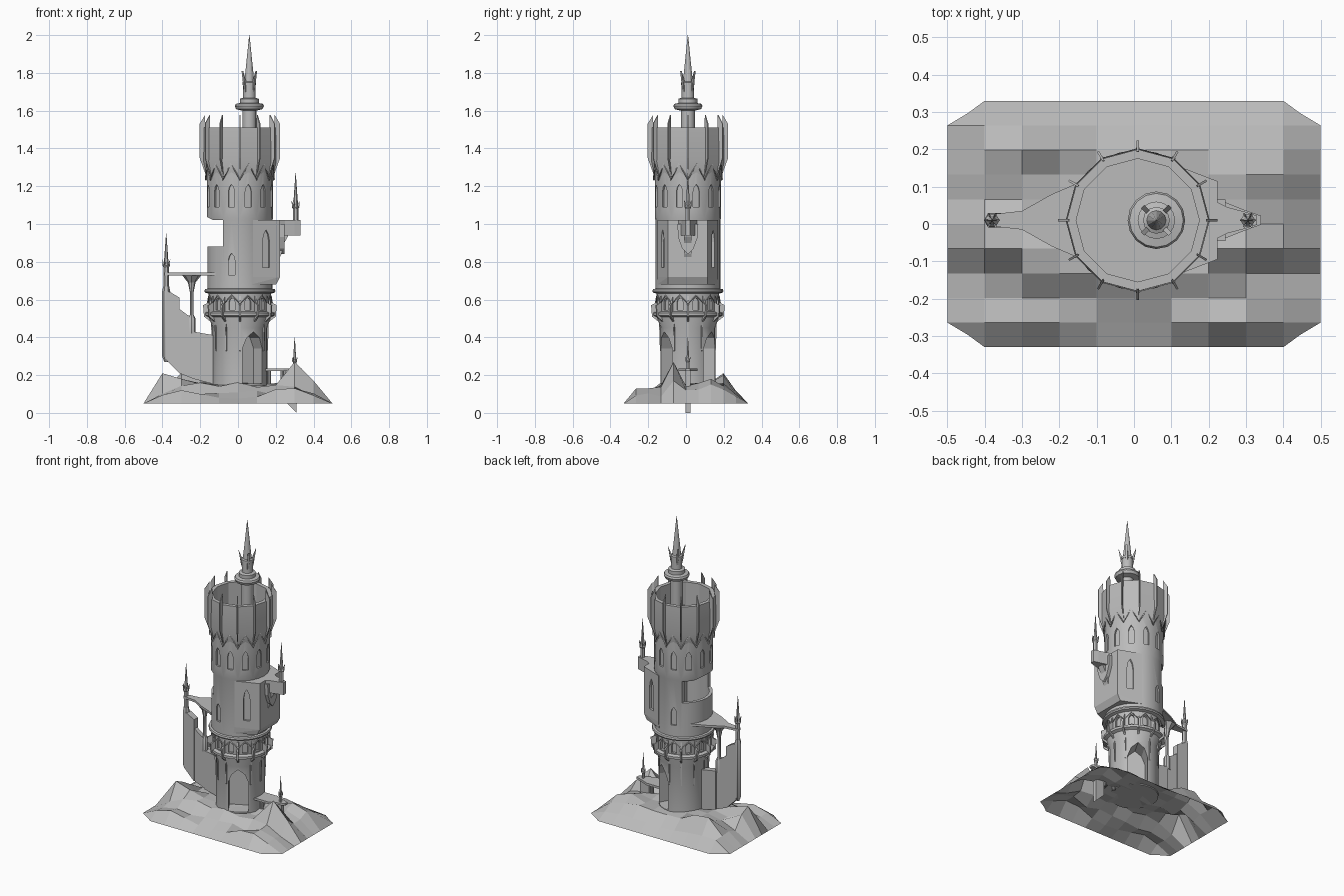
import bpy, bmesh, math, random
from math import sin, cos, radians
from mathutils import Matrix, Vector

cube = bpy.data.objects.get("Cube")
if cube:
    bpy.data.objects.remove(cube)

stone = bpy.data.materials.new("grey stone")
stone.use_nodes = True
GREY = (0.5, 0.5, 0.5, 1)
stone.diffuse_color = GREY
stone.node_tree.nodes["Principled BSDF"].inputs["Base Color"].default_value = GREY

AXIS = (0.01, 0.01)                        # tower centre line
RIBS = range(0, 360, 30)
BAYS = range(15, 360, 30)
DOORS = (60, 300)


def finish(name, bm, smooth=False):
    bmesh.ops.recalc_face_normals(bm, faces=bm.faces)
    me = bpy.data.meshes.new(name)
    bm.to_mesh(me)
    bm.free()
    me.materials.append(stone)
    if smooth:
        me.polygons.foreach_set("use_smooth", [True] * len(me.polygons))
        me.set_sharp_from_angle(angle=radians(25))
    ob = bpy.data.objects.new(name, me)
    bpy.context.collection.objects.link(ob)
    return ob


def lathe(name, profile, sides=24, centre=AXIS, closed=False):
    """Turn (radius, height) points; an open profile gets its ends capped."""
    bm = bmesh.new()
    rings = []
    for r, z in profile:
        rings.append([bm.verts.new((centre[0] + r * cos(k * math.tau / sides),
                                    centre[1] + r * sin(k * math.tau / sides), z))
                      for k in range(sides)])
    pairs = list(zip(rings, rings[1:]))
    if closed:
        pairs.append((rings[-1], rings[0]))
    else:
        bm.faces.new(rings[0])
        bm.faces.new(rings[-1])
    for a, b in pairs:
        for k in range(sides):
            n = (k + 1) % sides
            bm.faces.new((a[k], a[n], b[n], b[k]))
    return finish(name, bm, True)


def prism(name, outline, axis, lo, hi, angles=(0,), centre=AXIS):
    """Extrude an outline along an axis, with copies turned about the centre."""
    place = {"X": lambda a, b, t: (t, a, b),
             "Y": lambda a, b, t: (a, t, b),
             "Z": lambda a, b, t: (a, b, t)}[axis]
    bm = bmesh.new()
    for deg in angles:
        m = Matrix.Translation((*centre, 0)) @ Matrix.Rotation(radians(deg), 4, "Z")
        ends = [[bm.verts.new(m @ Vector(place(a, b, t))) for a, b in outline]
                for t in (lo, hi)]
        for ring in ends:
            bm.faces.new(ring)
        for k in range(len(outline)):
            n = (k + 1) % len(outline)
            bm.faces.new((ends[0][k], ends[0][n], ends[1][n], ends[1][k]))
    return finish(name, bm)


def arch(w, z0, z1):
    spring = z0 + (z1 - z0) * 0.68
    mid = z0 + (z1 - z0) * 0.88
    return [(-w, z0), (w, z0), (w, spring), (w * .65, mid), (0, z1), (-w * .65, mid), (-w, spring)]


def mirrored(half):
    return half + [(x, -y) for x, y in reversed(half)]


def cut(target, cutter):
    cutter.hide_render = True
    cutter.hide_set(True)
    cutter.display_type = "WIRE"
    mod = target.modifiers.new(cutter.name, "BOOLEAN")
    mod.operation = "DIFFERENCE"
    mod.solver = "EXACT"
    mod.object = cutter


def zigzag(name, r, low, high, thick):
    cu = bpy.data.curves.new(name, "CURVE")
    cu.dimensions = "3D"
    cu.bevel_depth = thick
    cu.bevel_resolution = 0
    sp = cu.splines.new("POLY")
    sp.points.add(23)
    for k, p in enumerate(sp.points):
        a = radians(15 * k)
        p.co = (AXIS[0] + r * cos(a), AXIS[1] + r * sin(a), high if k % 2 else low, 1)
    sp.use_cyclic_u = True
    cu.materials.append(stone)
    bpy.context.collection.objects.link(bpy.data.objects.new(name, cu))


def spire(name, centre, base, crown, tip, r):
    """Pinnacle: six-sided shaft, pointed cone and a crown of small horns."""
    lathe(name, [(r * .8, base), (r * .8, crown - r), (r * 1.1, crown - r * .6),
                 (r * .7, crown), (0.001, tip)], 6, centre)
    horn = [(r * .7, crown - r * 1.2), (r * 1.05, crown - r * .7),
            (r * 1.2, crown + r * 1.3), (r * .6, crown + r * .2)]
    prism(name + "_horns", horn, "Y", -r * .12, r * .12, range(0, 360, 60), centre)


# Rocky ground: low shelf in front, ridges and peaks behind it
random.seed(4)
peaks = {(8, 4): .27, (1, 4): .21, (2, 4): .18, (1, 5): .18, (2, 8): .21, (3, 8): .2,
         (8, 7): .18, (9, 7): .15, (9, 4): .17, (3, 3): .16, (8, 2): .13,
         (2, 1): .12, (3, 1): .1, (8, 1): .13, (4, 1): .08, (5, 1): .075, (6, 1): .085}
bm = bmesh.new()
rock = {}
for i in range(11):
    for j in range(11):
        x, y = -.5 + i / 10, -.33 + j * .066
        edge = min(i, j, 10 - i, 10 - j)
        if edge == 0:
            z = .05
            if i in (0, 10) and j in (0, 10):
                x, y = x * .89, y * .9
        elif edge == 1 or j == 2:
            z = random.uniform(.085, .125)
        else:
            z = random.uniform(.135, .165)
        rock[i, j] = bm.verts.new((x, y, peaks.get((i, j), z)))
for i in range(10):
    for j in range(10):
        bm.faces.new((rock[i, j], rock[i + 1, j], rock[i + 1, j + 1], rock[i, j + 1]))
finish("rocky_ground", bm)

# Lower shaft with two arched doorways
shaft = lathe("lower_shaft", [(.145, .145), (.145, .45), (.165, .51), (.165, .64)])
cut(shaft, prism("doorway_cutter", arch(.06, .155, .43), "X", .04, .3, DOORS))
cut(shaft, prism("gallery_window_cutter", arch(.016, .545, .61), "X", .15, .3, BAYS))
lathe("gallery_sill", [(.16, .505), (.183, .515), (.183, .53), (.16, .54)], closed=True)
lathe("gallery_ring", [(.16, .63), (.185, .637), (.188, .645), (.185, .655), (.16, .66)], closed=True)
prism("gallery_brackets", [(.14, .47), (.152, .48), (.19, .51), (.195, .57),
                           (.175, .58), (.168, .62), (.14, .62)], "Y", -.005, .005, RIBS)
prism("hanging_spikes", [(.14, .32), (.148, .33), (.153, .48), (.14, .48)], "Y", -.004, .004,
      [a for a in RIBS if a not in DOORS])
zigzag("gallery_chevrons", .168, .58, .622, .004)

# Hollow main shaft with lancet windows and a breach
main = lathe("main_shaft", [(.172, .65), (.172, 1.02), (.175, 1.03), (.175, 1.3),
                            (.152, 1.3), (.152, .65)], closed=True)
lathe("shaft_floor", [(.16, .64), (.16, .67)])
cut(main, prism("upper_window_cutter", arch(.017, 1.09, 1.21), "X", .163, .3, BAYS))
cut(main, prism("small_window_cutter", arch(.018, .73, .845), "X", .161, .3, (-105, 105)))
cut(main, prism("breach_cutter", [(-.3, .88), (-.09, .88), (-.09, 1.02), (-.14, 1.02),
                                  (-.18, 1.04), (-.3, 1.04)], "Y", -.2, .2))

# Crown of the tower
lathe("parapet", [(.165, 1.25), (.176, 1.25), (.193, 1.33), (.19, 1.51), (.165, 1.51), (.165, 1.36),
                  (.001, 1.36), (.001, 1.3)], 12)
prism("parapet_fins", [(.17, 1.23), (.213, 1.35), (.213, 1.53), (.184, 1.578), (.18, 1.33)],
      "Y", -.003, .003, RIBS)
zigzag("crown_chevrons", .179, 1.235, 1.32, .006)

# Central pinnacle
top = (.06, .01)
lathe("pinnacle_column", [(.037, 1.35), (.037, 1.6), (.07, 1.608), (.077, 1.625), (.072, 1.636),
                          (.05, 1.64), (.05, 1.663), (.033, 1.668), (.033, 1.74)], 16, top)
lathe("pinnacle_point", [(.036, 1.735), (.036, 1.75), (.026, 1.755), (.001, 2.0)], 12, top)
prism("pinnacle_horns", [(.028, 1.68), (.038, 1.72), (.052, 1.81), (.032, 1.76)],
      "Y", -.006, .006, (45, 135, 225, 315), top)

# Faceted bay with a sloping underside and a tall window in each cheek
bay_plan = mirrored([(.07, .16), (.213, .105)])
bay = prism("bay", bay_plan, "Z", .72, 1.02)
for side in (-1, 1):
    cut(bay, prism("tall_window_cutter", arch(.02, .77, .97), "X", -.012, .1,
                   (side * 67.5,), (.148, .01 + side * .132)))
bm = bmesh.new()
for z, s in ((.72, 1.0), (.68, .9)):
    for x, y in bay_plan:
        bm.verts.new((AXIS[0] + x * s, AXIS[1] + y, z))
bmesh.ops.convex_hull(bm, input=bm.verts)
finish("bay_base", bm)

# Balcony arm tapering outwards, with its corbel and pinnacle
prism("balcony", mirrored([(.19, .065), (.21, .05), (.24, .035), (.29, .022), (.32, .012)]),
      "Z", .94, 1.02)
prism("balcony_corbel", [(-.055, 1.0), (-.052, .93), (-.03, .87), (0, .84),
                         (.03, .87), (.052, .93), (.055, 1.0)], "X", .2, .235)
prism("balcony_bracket", [(.2, .8), (.22, .84), (.235, .9), (.255, .935), (.255, .96), (.2, .96)],
      "Y", -.02, .02)
spire("balcony_pinnacle", (.305, .01), 1.0, 1.1, 1.27, .018)

# Thin ruined wall at the side, stepping down towards the tower
for outline, half in (([(-.39, .28), (-.32, .21), (-.32, .61), (-.37, .64), (-.39, .64)], .02),
                      ([(-.32, .21), (-.245, .18), (-.245, .5), (-.28, .52), (-.32, .55)], .014),
                      ([(-.245, .18), (-.13, .15), (-.13, .41), (-.245, .43)], .02)):
    prism("ruined_side_wall", outline, "Y", -half, half)

# Bridge, its column and the tall pinnacle
prism("bridge", mirrored([(-.13, .115), (-.16, .1), (-.23, .07), (-.31, .025), (-.4, .015)]), "Z", .728, .742)
lathe("bridge_column", [(.02, .42), (.02, .5), (.01, .52), (.01, .64), (.02, .69), (.05, .728)], 8, (-.245, .01))
spire("side_pinnacle", (-.38, .01), .62, .79, .95, .018)
lathe("side_post", [(.01, .27), (.022, .3), (.022, .64), (.016, .67)], 6, (-.38, .01))

# Low landing with its bracket and pinnacle
prism("landing", mirrored([(.12, .05), (.23, .05), (.28, .03), (.33, .012)]), "Z", .222, .236)
prism("landing_bracket", [(.24, .06), (.3, 0), (.305, .225), (.24, .225)], "Y", -.013, .013)
for x in (.165, .235):
    lathe("landing_post", [(.01, .13), (.01, .225)], 8, (x, .01))
spire("landing_pinnacle", (.3, .01), .22, .28, .4, .012)
